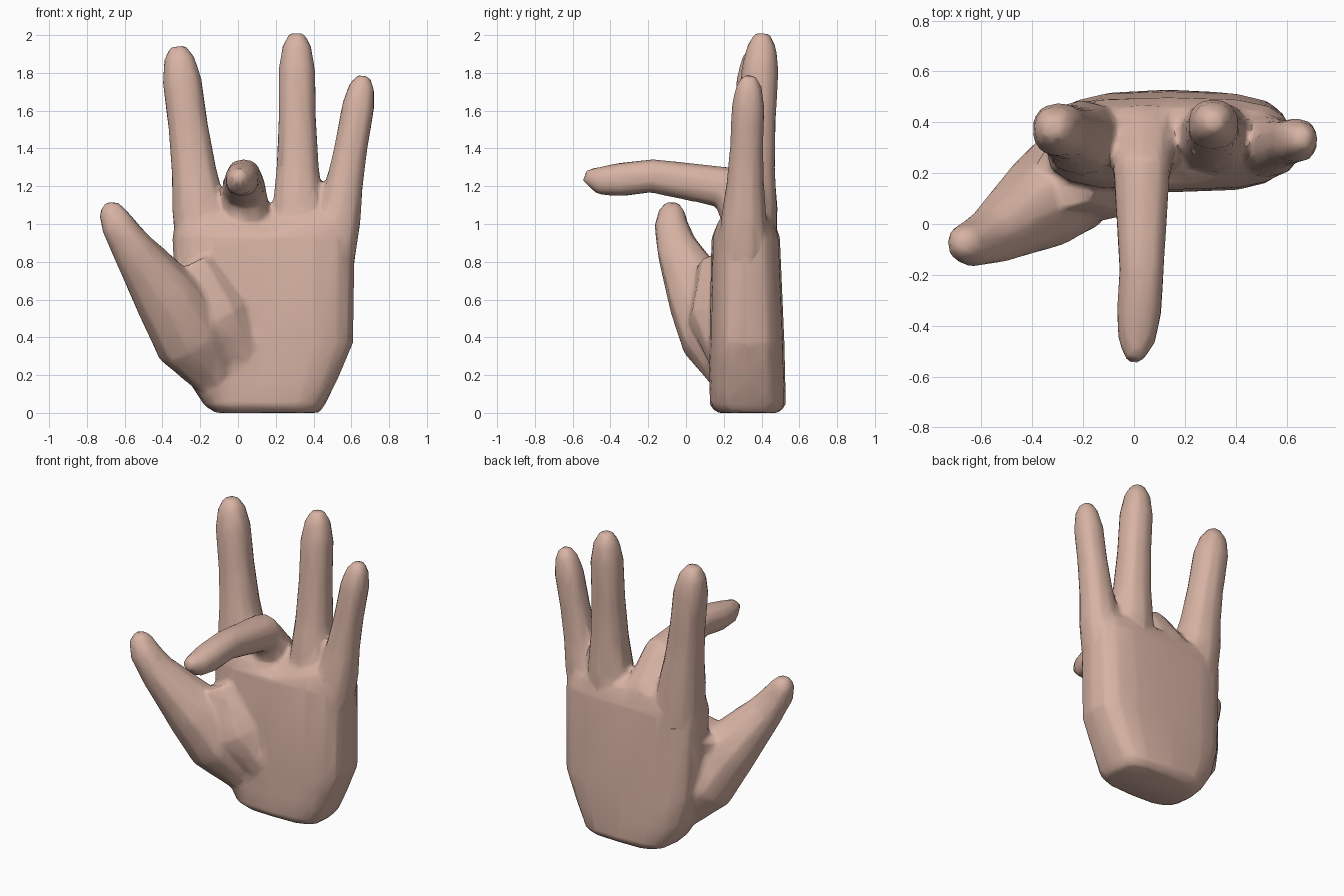
import bpy, bmesh, math
from mathutils import Vector

if "Cube" in bpy.data.objects:
    bpy.data.objects.remove(bpy.data.objects["Cube"])

skin = bpy.data.materials.new("skin")
skin.diffuse_color = (0.68, 0.45, 0.37, 1)
skin.use_nodes = True
skin.node_tree.nodes["Principled BSDF"].inputs["Base Color"].default_value = skin.diffuse_color


def spow(v, p):
    return math.copysign(abs(v) ** p, v)


def skin_rings(name, rings):
    """Mesh object from a stack of equal-sized point rings, capped at both ends."""
    bm = bmesh.new()
    vs = [[bm.verts.new(p) for p in r] for r in rings]
    n = len(vs[0])
    for a, b in zip(vs, vs[1:]):
        for i in range(n):
            j = (i + 1) % n
            bm.faces.new((a[i], a[j], b[j], b[i]))
    bm.faces.new(vs[0][::-1])
    bm.faces.new(vs[-1])
    bmesh.ops.recalc_face_normals(bm, faces=bm.faces)
    me = bpy.data.meshes.new(name)
    bm.to_mesh(me)
    bm.free()
    me.materials.append(skin)
    ob = bpy.data.objects.new(name, me)
    bpy.context.collection.objects.link(ob)
    return ob


def tube(name, path, sides=10):
    """Tube along (point, radius) stations."""
    pts = [Vector(p) for p, r in path]
    rings = []
    for i, (c, r) in enumerate(path):
        t = (pts[min(i + 1, len(pts) - 1)] - pts[max(i - 1, 0)]).normalized()
        u = (Vector((1, 0, 0)) - t * t.x).normalized()
        v = t.cross(u)
        angles = [2 * math.pi * (k + 0.5) / sides for k in range(sides)]
        rings.append([pts[i] + r * (u * spow(math.cos(a), 0.85) + v * spow(math.sin(a), 0.85))
                      for a in angles])
    return skin_rings(name, rings)


def straight_finger(name, base, tip, width):
    """Upright finger: wide at the knuckle, even shaft, rounded tip."""
    base, tip = Vector(base), Vector(tip)
    taper = [(0, 1.45), (0.2, 1.38), (0.38, 1.15), (0.6, 1.02), (0.83, 1), (0.94, 0.78), (1, 0.4)]
    return tube(name, [(base.lerp(tip, t), width * s) for t, s in taper])


# palm: height, left, right, inset from the front and back planes
palm_rings = []
for z, xl, xr, d in [(0, -0.12, 0.43, 0.04), (0.04, -0.18, 0.46, 0), (0.18, -0.27, 0.53, 0),
                     (0.37, -0.32, 0.61, 0), (0.93, -0.35, 0.62, 0.01),
                     (1.02, -0.33, 0.6, 0.04), (1.07, -0.28, 0.56, 0.1)]:
    yf, yb = 0.125 + d, 0.53 - 0.025 * z - d
    ring = []
    for k in range(16):
        a = 2 * math.pi * k / 16
        notch = 0.06 if z > 1 and k == 12 else 0
        ring.append(((xl + xr) / 2 + (xr - xl) / 2 * spow(math.cos(a), 0.6),
                     (yf + yb) / 2 + (yb - yf) / 2 * spow(math.sin(a), 0.6), z - notch))
    palm_rings.append(ring)
hand = skin_rings("hand", palm_rings)

# fingers, thumb and the mound below the thumb
parts = [
    straight_finger("index_finger", (-0.18, 0.33, 0.88), (-0.32, 0.38, 1.94), 0.106),
    straight_finger("ring_finger", (0.32, 0.33, 0.87), (0.31, 0.405, 2.01), 0.1),
    straight_finger("little_finger", (0.5, 0.3, 0.85), (0.665, 0.335, 1.785), 0.088),
    tube("middle_finger", [
        ((0.05, 0.33, 0.8), 0.13), ((0.04, 0.34, 1), 0.14), ((0.03, 0.21, 1.195), 0.115),
        ((0.03, -0.18, 1.255), 0.09), ((0.02, -0.35, 1.235), 0.09),
        ((0.01, -0.46, 1.23), 0.075), ((0, -0.535, 1.26), 0.035)]),
    tube("thumb", [
        ((-0.02, 0.32, 0.08), 0.1), ((-0.25, 0.17, 0.4), 0.2), ((-0.37, 0.08, 0.61), 0.18),
        ((-0.565, -0.05, 0.88), 0.11), ((-0.64, -0.08, 1), 0.09),
        ((-0.67, -0.075, 1.07), 0.07), ((-0.675, -0.075, 1.115), 0.035)]),
    tube("thumb_mound", [((0.06, 0.26, 0.25), 0.12), ((-0.12, 0.19, 0.5), 0.18),
                         ((-0.26, 0.2, 0.78), 0.14)]),
]

# fuse everything into one skin
for p in parts:
    m = hand.modifiers.new(p.name, 'BOOLEAN')
    m.operation = 'UNION'
    m.solver = 'EXACT'
    m.object = p
# blend the joints softly, then reduce back to a light mesh
m = hand.modifiers.new("blend", 'REMESH')
m.mode = 'VOXEL'
m.voxel_size = 0.016
m = hand.modifiers.new("soften", 'SMOOTH')
m.factor = 0.5
m.iterations = 6
m = hand.modifiers.new("reduce", 'DECIMATE')
m.ratio = 0.06
bpy.context.view_layer.update()
dg = bpy.context.evaluated_depsgraph_get()
fused = bpy.data.meshes.new_from_object(hand.evaluated_get(dg))
hand.modifiers.clear()
hand.data = fused
for p in parts:
    bpy.data.objects.remove(p)

bpy.ops.object.select_all(action='DESELECT')
hand.select_set(True)
bpy.context.view_layer.objects.active = hand
bpy.ops.object.shade_smooth_by_angle(angle=math.radians(50))
